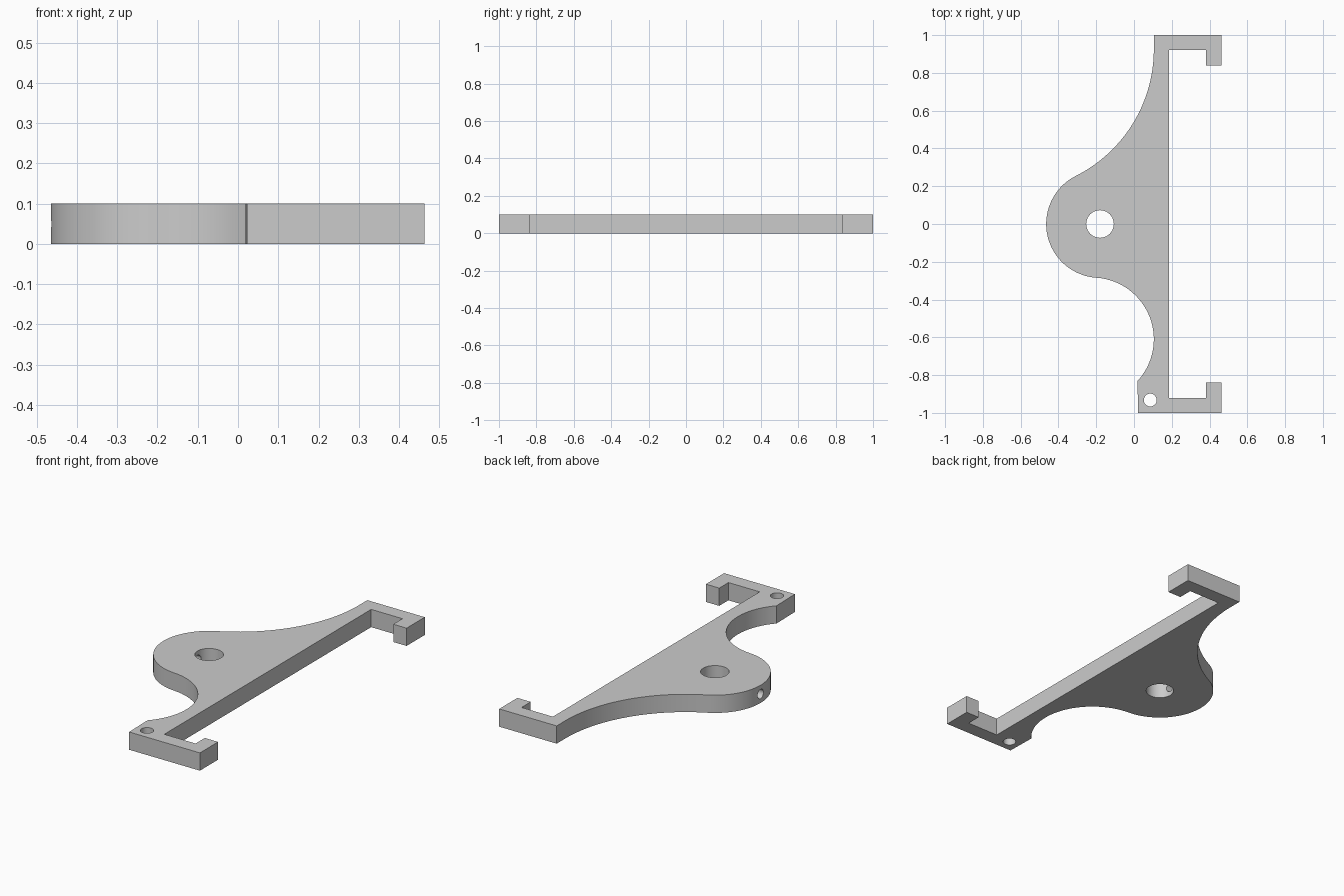
import bpy
import bmesh
from math import atan2, cos, sin, pi, radians

cube = bpy.data.objects.get("Cube")
if cube:
    bpy.data.objects.remove(cube)

THICK = 0.1
BOSS_X, BOSS_R = -0.18, 0.285
NECK_X = 0.105          # where both fillets run vertical

grey = bpy.data.materials.new("light_grey")
grey.use_nodes = True
grey.diffuse_color = (0.6, 0.6, 0.6, 1)
grey.node_tree.nodes["Principled BSDF"].inputs["Base Color"].default_value = (0.6, 0.6, 0.6, 1)


def arc(cx, cy, r, a0, a1, n):
    return [(cx + r * cos(a0 + (a1 - a0) * i / n),
             cy + r * sin(a0 + (a1 - a0) * i / n)) for i in range(n + 1)]


def fillet(cy):
    """Centre and radius of the hollow that touches both boss and neck line."""
    r = cy * cy / (2 * (BOSS_R + NECK_X - BOSS_X))
    return NECK_X - r, r


# Outline: hooks and spine, then lower hollow, boss and upper hollow
hook = [(0.463, 1), (0.463, 0.838), (0.38, 0.838), (0.38, 0.92), (0.185, 0.92)]
outline = [(NECK_X, 1)] + hook + [(x, -y) for x, y in reversed(hook)]
outline.append((0.022, -1))

low_y, high_y = -0.61, 0.925
low_x, low_r = fillet(low_y)
high_x, high_r = fillet(high_y)
low_ang = atan2(-low_y, BOSS_X - low_x)
high_ang = atan2(-high_y, BOSS_X - high_x)
start = atan2(-0.835 - low_y, 0.022 - low_x)

outline += arc(low_x, low_y, low_r, start, low_ang, 28)
outline += arc(BOSS_X, 0, BOSS_R, low_ang - pi, high_ang - pi, 40)[1:]
outline += arc(high_x, high_y, high_r, high_ang, 0, 28)[1:]

# Plate extruded from the outline
bm = bmesh.new()
base = bm.faces.new([bm.verts.new((x, y, 0)) for x, y in outline])
top = bmesh.ops.extrude_face_region(bm, geom=[base])["geom"]
bmesh.ops.translate(bm, vec=(0, 0, THICK),
                    verts=[v for v in top if isinstance(v, bmesh.types.BMVert)])
bmesh.ops.recalc_face_normals(bm, faces=bm.faces)
mesh = bpy.data.meshes.new("bracket_plate")
bm.to_mesh(mesh)
bm.free()
mesh.materials.append(grey)
plate = bpy.data.objects.new("bracket_plate", mesh)
bpy.context.collection.objects.link(plate)


def drill(name, loc, radius, depth, rot=(0, 0, 0)):
    bpy.ops.mesh.primitive_cylinder_add(vertices=40, radius=radius, depth=depth,
                                        location=loc, rotation=rot)
    cutter = bpy.context.object
    cutter.name = name
    cutter.hide_render = True
    cutter.data.materials.append(grey)
    mod = plate.modifiers.new(name, "BOOLEAN")
    mod.operation = "DIFFERENCE"
    mod.solver = "EXACT"
    mod.object = cutter
    bpy.ops.object.select_all(action="DESELECT")
    bpy.context.view_layer.objects.active = plate
    plate.select_set(True)
    bpy.ops.object.modifier_apply(modifier=name)
    bpy.data.objects.remove(cutter)


# Main bore, corner hole, and set-screw hole from the boss rim into the bore
drill("main_bore", (BOSS_X, 0, THICK / 2), 0.073, 0.4)
drill("corner_hole", (0.086, -0.932, THICK / 2), 0.034, 0.4)
drill("set_screw_hole", (BOSS_X - 0.2, 0, THICK / 2), 0.026, 0.4, (0, pi / 2, 0))

bpy.ops.object.shade_smooth_by_angle(angle=radians(30))
